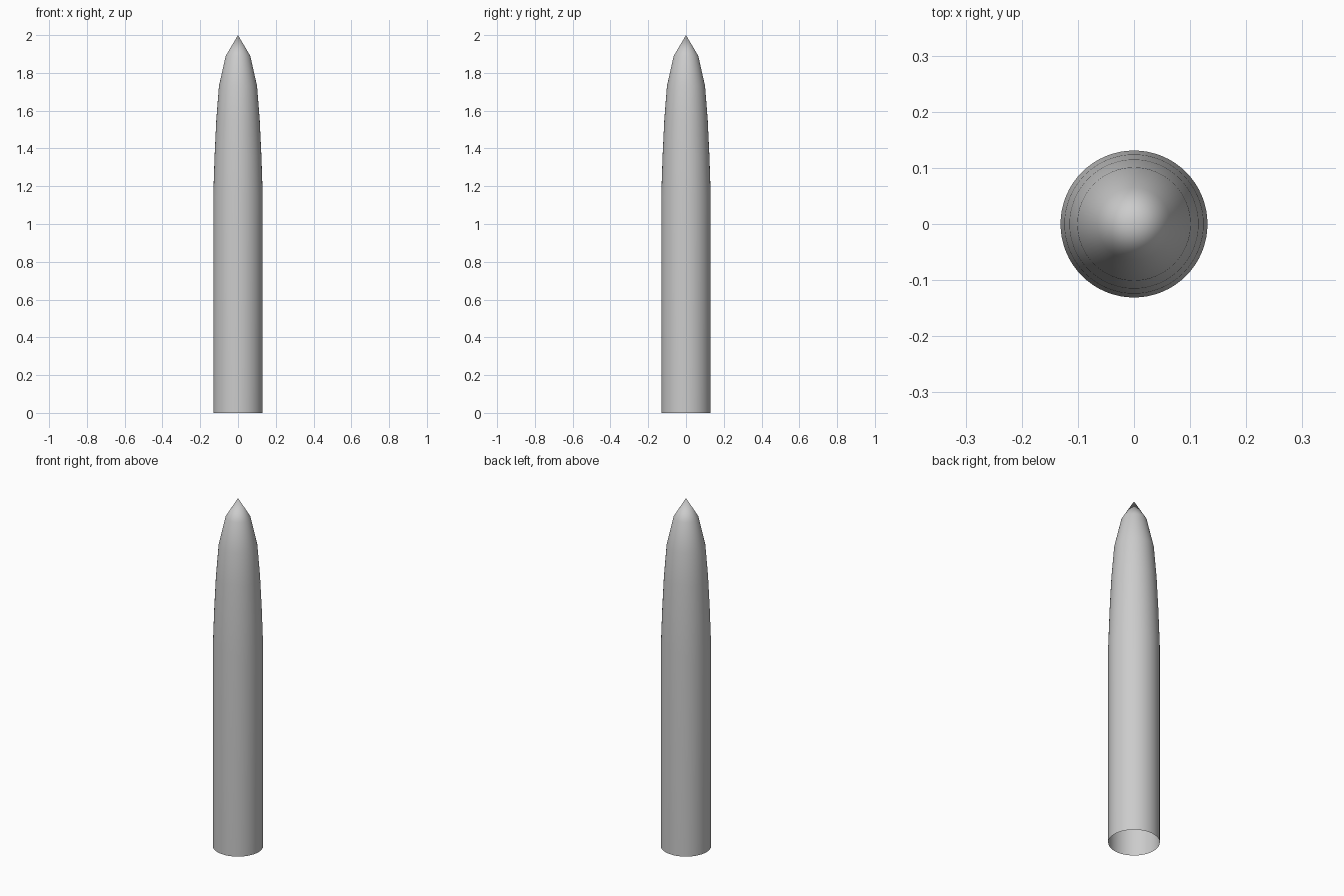
import bpy
import bmesh
import math

if "Cube" in bpy.data.objects:
    bpy.data.objects.remove(bpy.data.objects["Cube"])

SIDES = 64

# Side profile of the shell: radius, height (open at the base)
profile = [(0.131, 0.0), (0.131, 1.15), (0.1235, 1.49), (0.114, 1.61),
           (0.101, 1.73), (0.065, 1.89)]
profile[2:4] = [(0.124, 1.36), (0.115, 1.55)]

bm = bmesh.new()
rings = []
for r, z in profile:
    rings.append([bm.verts.new((r * math.cos(2 * math.pi * i / SIDES),
                                r * math.sin(2 * math.pi * i / SIDES), z))
                  for i in range(SIDES)])

# Wall between neighbouring rings
for low, high in zip(rings, rings[1:]):
    for i in range(SIDES):
        j = (i + 1) % SIDES
        bm.faces.new((low[i], low[j], high[j], high[i]))

# Pointed tip
tip = bm.verts.new((0, 0, 2.0))
for i in range(SIDES):
    bm.faces.new((rings[-1][i], rings[-1][(i + 1) % SIDES], tip))

mesh = bpy.data.meshes.new("pointed_shell")
bm.to_mesh(mesh)
bm.free()
mesh.shade_smooth()
shell = bpy.data.objects.new("pointed_shell", mesh)
bpy.context.collection.objects.link(shell)
